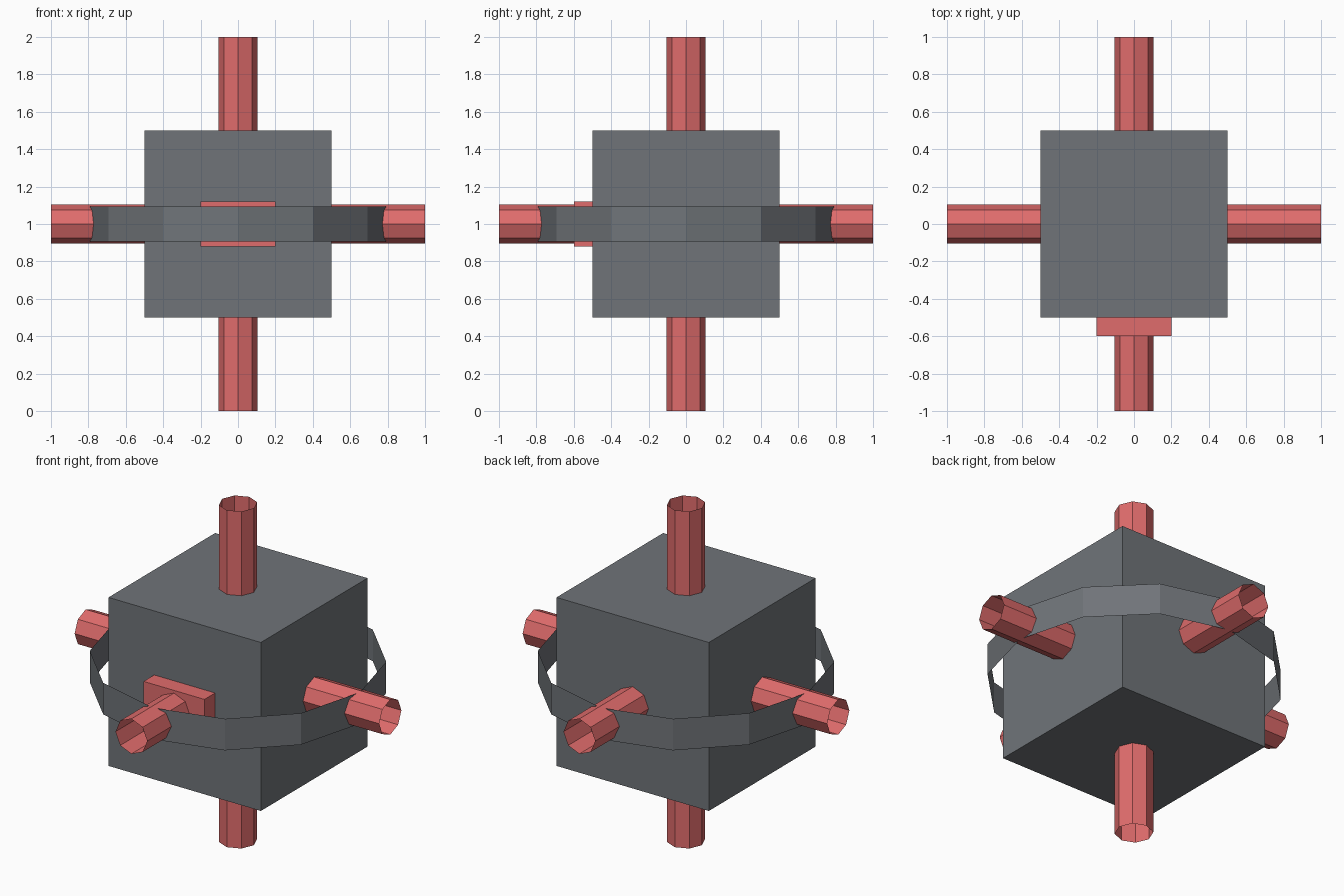
import bpy, bmesh, math
from mathutils import Matrix

if "Cube" in bpy.data.objects:
    bpy.data.objects.remove(bpy.data.objects["Cube"])


def material(name, rgb):
    m = bpy.data.materials.new(name)
    m.diffuse_color = (*rgb, 1.0)
    m.use_nodes = True
    m.node_tree.nodes["Principled BSDF"].inputs["Base Color"].default_value = m.diffuse_color
    return m


grey = material("slate grey", (0.162, 0.175, 0.191))
red = material("soft red", (0.745, 0.150, 0.150))


def add_object(name, bm, mat):
    bmesh.ops.recalc_face_normals(bm, faces=bm.faces)
    mesh = bpy.data.meshes.new(name)
    bm.to_mesh(mesh)
    bm.free()
    mesh.materials.append(mat)
    obj = bpy.data.objects.new(name, mesh)
    bpy.context.collection.objects.link(obj)
    return obj


def box(name, size, centre, mat):
    bm = bmesh.new()
    m = Matrix.Translation(centre) @ Matrix.Diagonal((*size, 1.0))
    bmesh.ops.create_cube(bm, size=1.0, matrix=m)
    return add_object(name, bm, mat)


def open_tube(name, sides, radius, length, rotation, mat):
    # Zero-thickness tube without end caps, centred on the cube
    bm = bmesh.new()
    bmesh.ops.create_cone(bm, cap_ends=False, segments=sides, radius1=radius,
                          radius2=radius, depth=length,
                          matrix=Matrix.Translation((0, 0, 1)) @ rotation)
    return add_object(name, bm, mat)


# Central cube
box("body", (1, 1, 1), (0, 0, 1), grey)

# Front plate around the front pipe
box("front_plate", (0.4, 0.2, 0.24), (0, -0.5, 1), red)

# Three open eight-sided pipes through the cube
quarter = math.pi / 2
open_tube("vertical_pipe", 8, 0.104, 2.0, Matrix.Identity(4), red)
open_tube("side_pipe", 8, 0.104, 2.0, Matrix.Rotation(quarter, 4, 'Y'), red)
open_tube("front_back_pipe", 8, 0.104, 2.0, Matrix.Rotation(quarter, 4, 'X'), red)

# Thin twelve-sided band joining the four horizontal pipes
open_tube("ring_band", 12, 0.8, 0.187, Matrix.Identity(4), grey)
